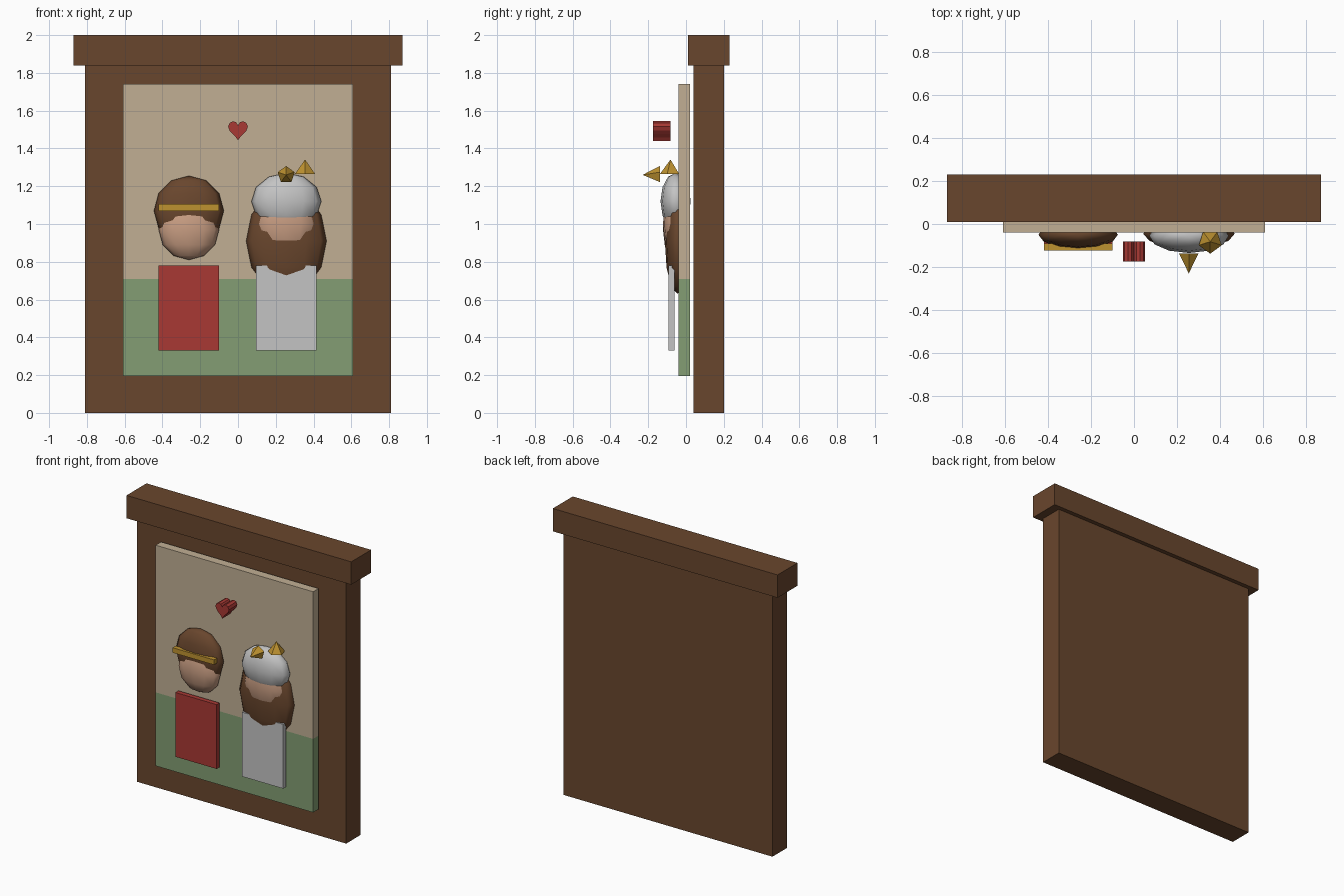
import bpy, bmesh, math
from mathutils import Vector, Matrix

cube = bpy.data.objects.get("Cube")
if cube:
    bpy.data.objects.remove(cube, do_unlink=True)


def material(name, r, g, b):
    # 8-bit display values converted to linear
    lin = [((c / 255 + 0.055) / 1.055) ** 2.4 for c in (r, g, b)] + [1.0]
    m = bpy.data.materials.new(name)
    m.use_nodes = True
    m.diffuse_color = lin
    m.node_tree.nodes["Principled BSDF"].inputs["Base Color"].default_value = lin
    return m


BROWN = material("wood brown", 105, 70, 45)
TAN = material("canvas tan", 193, 175, 148)
GREEN = material("grass green", 131, 158, 115)
RED = material("red", 168, 57, 52)
SILVER = material("silver grey", 196, 196, 196)
GOLD = material("gold", 190, 146, 48)
SKIN = material("skin", 200, 157, 130)


def finish(name, bm, *mats, smooth=False):
    bmesh.ops.recalc_face_normals(bm, faces=bm.faces)
    mesh = bpy.data.meshes.new(name)
    for f in bm.faces:
        f.smooth = smooth
    bm.to_mesh(mesh)
    bm.free()
    for m in mats:
        mesh.materials.append(m)
    obj = bpy.data.objects.new(name, mesh)
    bpy.context.collection.objects.link(obj)
    return obj


def box_mesh(x, y, z):
    bm = bmesh.new()
    size = [b - a for a, b in (x, y, z)]
    mid = [(a + b) / 2 for a, b in (x, y, z)]
    bmesh.ops.create_cube(bm, size=1, matrix=Matrix.LocRotScale(mid, None, size))
    return bm


def box(name, mat, x, y, z):
    return finish(name, box_mesh(x, y, z), mat)


def ellipsoid(name, mat, centre, radii):
    bm = bmesh.new()
    bmesh.ops.create_uvsphere(bm, u_segments=12, v_segments=6, radius=1,
                              matrix=Matrix.LocRotScale(centre, None, radii))
    return finish(name, bm, mat, smooth=True)


def spike(name, base, direction, radius, length):
    direction = Vector(direction)
    turn = direction.to_track_quat('Z', 'Y').to_matrix().to_4x4()
    bm = bmesh.new()
    bmesh.ops.create_cone(bm, cap_ends=True, segments=5, radius1=radius, radius2=0, depth=length,
                          matrix=Matrix.Translation(Vector(base) + direction * length / 2) @ turn)
    return finish(name, bm, GOLD)


# Wooden backboard and top beam
box("backboard", BROWN, (-0.81, 0.81), (0.04, 0.2), (0, 1.84))
box("top_beam", BROWN, (-0.87, 0.87), (0.01, 0.23), (1.84, 2))

# Picture panel, cut at the horizon and coloured by height
HORIZON = 0.71
bm = box_mesh((-0.61, 0.61), (-0.04, 0.02), (0.195, 1.74))
bmesh.ops.bisect_plane(bm, geom=bm.verts[:] + bm.edges[:] + bm.faces[:],
                       plane_co=(0, 0, HORIZON), plane_no=(0, 0, 1))
for f in bm.faces:
    f.material_index = int(f.calc_center_median().z < HORIZON)
finish("picture_panel", bm, TAN, GREEN)

# Bodies
for name, mat, x in (("red_body", RED, -0.26), ("silver_body", SILVER, 0.255)):
    box(name, mat, (x - 0.16, x + 0.16), (-0.093, -0.06), (0.33, 0.78))

# Short-haired head with a headband
ellipsoid("short_hair", BROWN, (-0.26, -0.05, 1.07), (0.185, 0.065, 0.185))
ellipsoid("left_face", SKIN, (-0.26, -0.052, 0.97), (0.16, 0.07, 0.16))
box("headband", GOLD, (-0.42, -0.1), (-0.123, -0.09), (1.07, 1.105))

# Long-haired head with a spiked cap
ellipsoid("long_hair", BROWN, (0.256, -0.045, 0.91), (0.213, 0.067, 0.28))
ellipsoid("right_face", SKIN, (0.256, -0.062, 1.0), (0.16, 0.06, 0.165))
ellipsoid("cap", SILVER, (0.256, -0.055, 1.12), (0.185, 0.08, 0.15))
spike("front_spike", (0.255, -0.138, 1.26), (0, -1, 0), 0.047, 0.092)
spike("upper_spike", (0.355, -0.082, 1.265), (0, 0, 1), 0.056, 0.076)

# Heart floating in front of the panel
bm = bmesh.new()
outline = []
for i in range(20):
    t = math.tau * i / 20
    u = math.sin(t) ** 3
    v = 13 * math.cos(t) - 5 * math.cos(2 * t) - 2 * math.cos(3 * t) - math.cos(4 * t)
    outline.append(bm.verts.new((0.052 * u, -0.175, 1.44 + (v + 17) * 0.0036)))
front = bm.faces.new(outline)
back = bmesh.ops.extrude_face_region(bm, geom=[front], use_keep_orig=True)["geom"]
bmesh.ops.translate(bm, verts=[g for g in back if isinstance(g, bmesh.types.BMVert)],
                    vec=(0, 0.093, 0))
finish("heart", bm, RED)
